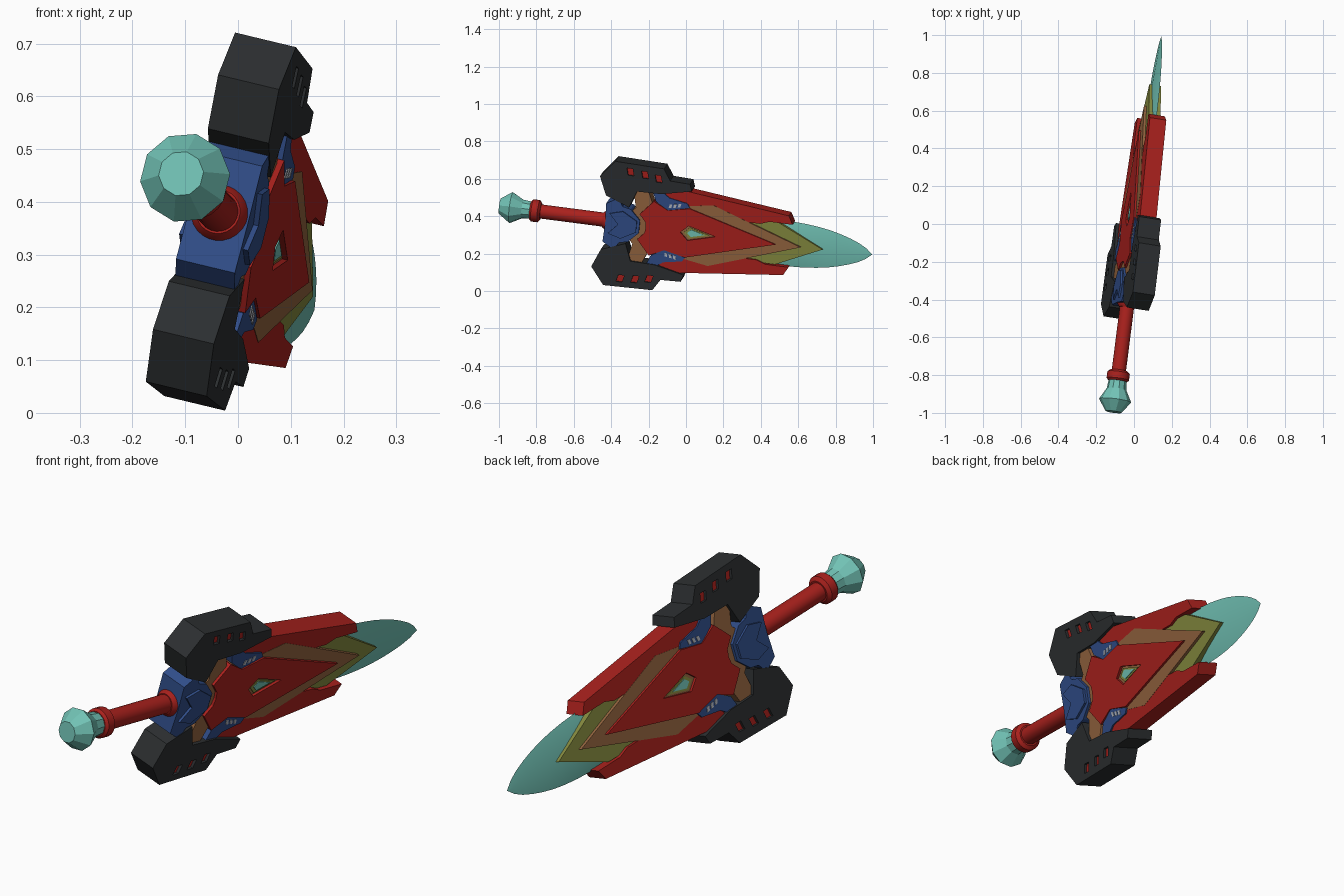
import bpy, bmesh, math
from mathutils import Matrix, Vector

if "Cube" in bpy.data.objects:
    bpy.data.objects.remove(bpy.data.objects["Cube"])

# Tilted frame of the sword: local x = thickness, y = length, z = width
L = Vector((0.125, 0.984, -0.128)).normalized()
T = Vector((0.961, -0.152, -0.231))
T = (T - L * T.dot(L)).normalized()
W = T.cross(L)
FRAME = Matrix.Translation((0.0185, 0, 0.324)) @ Matrix((T, L, W)).transposed().to_4x4()

COLOURS = {
    "red": (0.40, 0.015, 0.012, 1), "black": (0.025, 0.028, 0.03, 1),
    "blue": (0.03, 0.075, 0.25, 1), "brown": (0.30, 0.13, 0.05, 1),
    "olive": (0.24, 0.26, 0.05, 1), "teal": (0.17, 0.55, 0.47, 1),
    "silver": (0.45, 0.47, 0.52, 1),
}
MATS = {}
for key, rgba in COLOURS.items():
    MATS[key] = bpy.data.materials.new(key)
    MATS[key].diffuse_color = rgba


def finish(name, bm, colour, smooth=False):
    bmesh.ops.recalc_face_normals(bm, faces=bm.faces)
    me = bpy.data.meshes.new(name)
    bm.to_mesh(me)
    bm.free()
    if smooth:
        me.shade_smooth()
        me.set_sharp_from_angle(angle=math.radians(35))
    if colour:
        me.materials.append(MATS[colour])
    ob = bpy.data.objects.new(name, me)
    ob.matrix_world = FRAME
    bpy.context.collection.objects.link(ob)
    return ob


def flip(poly):
    return [(u, -w) for u, w in reversed(poly)]


def whole(half):
    """Close a half outline across the centre line."""
    return half + [(u, -w) for u, w in reversed(half) if w > 1e-6]


def plate(name, polys, half, colour, mirror=False):
    """Flat prisms from (length, width) outlines, centred in thickness."""
    bm = bmesh.new()
    for p in polys + ([flip(q) for q in polys] if mirror else []):
        a = [bm.verts.new((half, u, w)) for u, w in p]
        b = [bm.verts.new((-half, u, w)) for u, w in p]
        bm.faces.new(a)
        bm.faces.new(b[::-1])
        for i in range(len(p)):
            j = (i + 1) % len(p)
            bm.faces.new((a[i], b[i], b[j], a[j]))
    return finish(name, bm, colour)


def loft(name, rings, colour, smooth=False):
    bm = bmesh.new()
    vs = [[bm.verts.new(c) for c in r] for r in rings]
    n = len(vs[0])
    for a, b in zip(vs, vs[1:]):
        for i in range(n):
            bm.faces.new((a[i], a[(i + 1) % n], b[(i + 1) % n], b[i]))
    bm.faces.new(vs[0])
    bm.faces.new(vs[-1][::-1])
    return finish(name, bm, colour, smooth)


def lathe(name, profile, n, colour, smooth=False):
    ang = [2 * math.pi * (i + 0.5) / n for i in range(n)]
    return loft(name, [[(r * math.cos(a), u, r * math.sin(a)) for a in ang]
                       for u, r in profile], colour, smooth)


def cut(ob, cutter):
    cutter.hide_render = True
    cutter.hide_viewport = True
    cutter.display_type = 'WIRE'
    m = ob.modifiers.new("cut", 'BOOLEAN')
    m.operation = 'DIFFERENCE'
    m.object = cutter


# Grip, collars and faceted pommel
lathe("grip", [(-0.80, 0.038), (-0.42, 0.038)], 24, "red", True)
lathe("grip_collar", [(-0.845, 0.05), (-0.835, 0.06), (-0.80, 0.06), (-0.788, 0.045)], 20, "red", True)
lathe("grip_base_ring", [(-0.45, 0.042), (-0.425, 0.058), (-0.40, 0.058)], 24, "red", True)
lathe("pommel", [(-1.011, 0.043), (-0.95, 0.086), (-0.888, 0.052), (-0.835, 0.047)], 10, "teal")

# Leaf-shaped blade with a tapering ridge
blade = [(0.1, 0.115), (0.45, 0.123), (0.55, 0.125), (0.65, 0.12), (0.72, 0.112),
         (0.78, 0.102), (0.84, 0.087), (0.89, 0.071), (0.94, 0.051), (0.98, 0.028), (1.01, 0.001)]
loft("blade", [[(0, u, w), (0.028 * min(1, (1.012 - u) / 0.45), u, 0), (0, u, -w),
                (-0.028 * min(1, (1.012 - u) / 0.45), u, 0)] for u, w in blade], "teal", True)

# Layered body plates
plate("olive_plate", [whole([(0.1, 0.115), (0.5, 0.115), (0.747, 0)])], 0.032, "olive")
plate("brown_plate", [whole([(-0.32, 0), (-0.31, 0.06), (-0.275, 0.10), (-0.295, 0.19), (-0.22, 0.21),
                             (-0.19, 0.14), (0, 0.145), (0.14, 0.168), (0.63, 0)])], 0.046, "brown")
red_plate = plate("red_plate", [whole([(-0.21, 0), (-0.215, 0.03), (-0.25, 0.07), (-0.18, 0.15),
                                       (-0.10, 0.11), (0.015, 0.135), (0.495, 0)])], 0.057, "red")


# Nested diamond gem in the red plate
def diamond(s):
    return [whole([(0.05 + (u - 0.05) * s, w * s) for u, w in ((-0.022, 0), (0.02, 0.04), (0.168, 0))])]


cut(red_plate, plate("gem_cutter", diamond(1), 0.1, None))
plate("gem_rim", diamond(0.75), 0.050, "olive")
plate("gem", diamond(0.5), 0.053, "teal")

# Red side wings
plate("side_wings", [[(-0.12, 0.20), (-0.01, 0.226), (0.55, 0.164), (0.575, 0.118),
                      (0.45, 0.118), (0.40, 0.10), (-0.12, 0.10)]], 0.045, "red", True)

# Blue trims with pale stripes
plate("blue_trims", [[(-0.20, 0.225), (-0.15, 0.215), (-0.10, 0.178), (0.0, 0.160),
                      (0.015, 0.138), (-0.10, 0.108), (-0.17, 0.15)]], 0.052, "blue", True)
plate("trim_stripes", [[(u - 0.008, w - 0.011), (u + 0.006, w - 0.009), (u + 0.01, w + 0.011), (u - 0.004, w + 0.009)]
                       for u, w in ((-0.09, 0.135), (-0.066, 0.139), (-0.042, 0.143))], 0.054, "silver", True)

# Blue hub at the grip
plate("blue_hub", [whole([(-0.43, 0), (-0.435, 0.105), (-0.373, 0.142), (-0.345, 0.10),
                          (-0.30, 0.09), (-0.245, 0.035)])], 0.058, "blue")
plate("hub_boss", [whole([(-0.36, 0), (-0.41, 0.055), (-0.34, 0.075), (-0.26, 0.03)])], 0.068, "blue")

# Black guards with three red slots each side
guards = plate("guards", [[(-0.482, 0.25), (-0.408, 0.343), (-0.142, 0.336), (-0.103, 0.274), (0.005, 0.270),
                           (0.018, 0.232), (-0.143, 0.196), (-0.275, 0.193), (-0.31, 0.10), (-0.44, 0.15)]],
               0.06, "black", True)
slots = [[(u - 0.022, w + 0.018), (u + 0.01, w + 0.018), (u + 0.02, w - 0.02), (u - 0.012, w - 0.02)]
         for u, w in ((-0.32, 0.296), (-0.24, 0.29), (-0.165, 0.278))]
cut(guards, plate("slot_cutter", slots, 0.1, None, True))
plate("slot_inserts", slots, 0.048, "red", True)

for m in bpy.data.materials:
    if m.users and not m.is_grease_pencil:
        m.use_nodes = True
        m.node_tree.nodes["Principled BSDF"].inputs["Base Color"].default_value = m.diffuse_color
